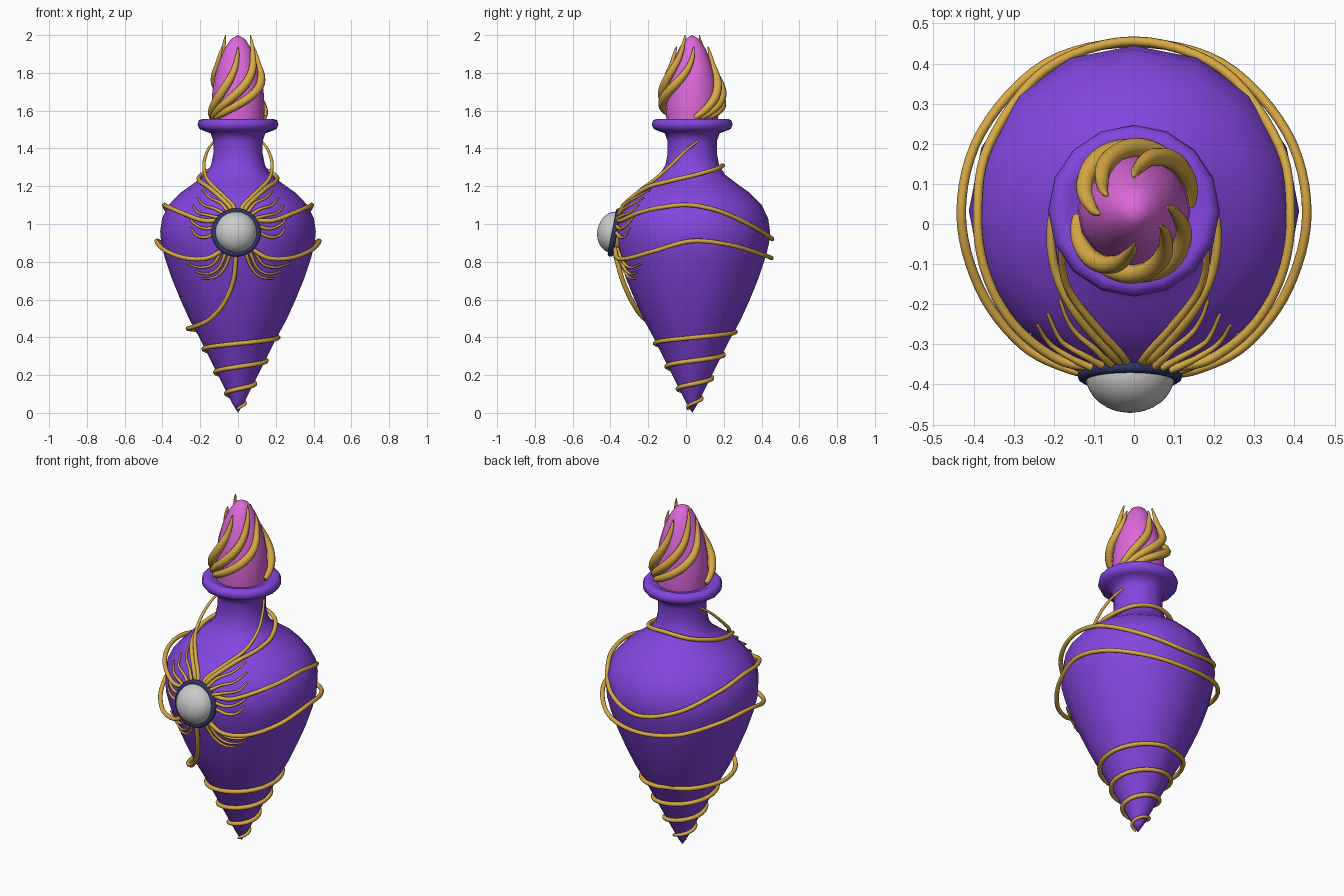
import bpy, bmesh, math
from mathutils import Vector, Matrix

if "Cube" in bpy.data.objects:
    bpy.data.objects.remove(bpy.data.objects["Cube"])

CY = 0.033  # axis of the bottle in y


def material(name, rgb):
    m = bpy.data.materials.new(name)
    m.diffuse_color = (*rgb, 1)
    m.use_nodes = True
    m.node_tree.nodes["Principled BSDF"].inputs["Base Color"].default_value = m.diffuse_color
    return m


PURPLE = material("purple_glass", (0.23, 0.06, 0.74))
PINK = material("pink_flame", (0.74, 0.14, 0.71))
GOLD = material("gold", (0.69, 0.4, 0.06))
NAVY = material("navy", (0.03, 0.035, 0.14))


def finish(ob, mat, angle=60):
    if mat:
        ob.data.materials.append(mat)
    bpy.ops.object.select_all(action='DESELECT')
    ob.select_set(True)
    bpy.context.view_layer.objects.active = ob
    bpy.ops.object.shade_smooth_by_angle(angle=math.radians(angle))
    return ob


def lathe(name, profile, mat, sides=16):
    bm = bmesh.new()
    rings = []
    for r, z in profile:
        if r == 0:
            rings.append([bm.verts.new((0, CY, z))] * sides)
        else:
            rings.append([bm.verts.new((r * math.cos(math.tau * i / sides),
                                        CY + r * math.sin(math.tau * i / sides), z))
                          for i in range(sides)])
    for a, b in zip(rings, rings[1:]):
        for i in range(sides):
            j = (i + 1) % sides
            bm.faces.new(dict.fromkeys((a[i], a[j], b[j], b[i])))
    bmesh.ops.recalc_face_normals(bm, faces=bm.faces)
    me = bpy.data.meshes.new(name)
    bm.to_mesh(me)
    bm.free()
    ob = bpy.data.objects.new(name, me)
    bpy.context.collection.objects.link(ob)
    return finish(ob, mat)


def smooth_path(pts, n=6):
    # Catmull-Rom interpolation through the points
    p = [Vector(q) for q in pts]
    p = [2 * p[0] - p[1]] + p + [2 * p[-1] - p[-2]]
    out = []
    for a, b, c, d in zip(p, p[1:], p[2:], p[3:]):
        for k in range(n):
            t = k / n
            out.append(0.5 * (2 * b + (c - a) * t + (2 * a - 5 * b + 4 * c - d) * t * t
                              + (3 * b - a - 3 * c + d) * t ** 3))
    return out + [p[-2]]


def tube(name, pts, radius, width=lambda t: 1.0):
    cu = bpy.data.curves.new(name, 'CURVE')
    cu.dimensions = '3D'
    cu.bevel_depth = radius
    cu.bevel_resolution = 2
    cu.use_fill_caps = True
    sp = cu.splines.new('POLY')
    sp.points.add(len(pts) - 1)
    for i, q in enumerate(pts):
        sp.points[i].co = (*q, 1)
        sp.points[i].radius = width(i / (len(pts) - 1))
    ob = bpy.data.objects.new(name, cu)
    bpy.context.collection.objects.link(ob)
    bpy.ops.object.select_all(action='DESELECT')
    ob.select_set(True)
    bpy.context.view_layer.objects.active = ob
    bpy.ops.object.convert(target='MESH')
    return finish(bpy.context.view_layer.objects.active, GOLD)


# bottle body with neck and rolled lip
BODY = [(0, 0), (0.03, 0.05), (0.105, 0.2), (0.2, 0.39), (0.255, 0.49), (0.305, 0.6),
        (0.35, 0.71), (0.387, 0.82), (0.407, 0.9), (0.412, 0.96), (0.402, 1.03),
        (0.368, 1.1), (0.305, 1.165), (0.235, 1.215), (0.175, 1.26), (0.143, 1.31),
        (0.131, 1.37), (0.131, 1.44), (0.145, 1.48)]
LIP = [(0.18, 1.493), (0.204, 1.503), (0.214, 1.525), (0.208, 1.548), (0.188, 1.557),
       (0.165, 1.553), (0.15, 1.545), (0, 1.545)]
lathe("bottle_body", BODY + LIP, PURPLE)

# flame-shaped stopper
lathe("flame_stopper", [(0, 1.54), (0.136, 1.54), (0.141, 1.62), (0.136, 1.7), (0.123, 1.78),
                        (0.1, 1.86), (0.07, 1.93), (0.037, 1.98), (0, 2.0)], PINK)


def body_radius(z):
    for (r0, z0), (r1, z1) in zip(BODY, BODY[1:]):
        if z <= z1:
            return r0 + (r1 - r0) * (z - z0) / (z1 - z0)
    return BODY[-1][0]


# gold flame licks: three each side, repeated by a half turn
LICKS = [(186, 270, 0.083, 1.94), (198, 330, 0.075, 2.0), (215, 365, 0.084, 1.94)]
for half in (0, 180):
    for n, (a0, a1, r1, ztop) in enumerate(LICKS):
        pts = []
        for i in range(25):
            t = i / 24
            ang = math.radians(a0 + (a1 - a0) * (1 - (1 - t) ** 1.7) + half)
            r = 0.14 + 0.025 * math.sin(math.pi * min(1, t * 1.3)) - (0.14 - r1) * t ** 2.2
            z = 1.565 + (ztop - 1.565) * t ** 1.2
            pts.append((r * math.cos(ang), CY + r * math.sin(ang), z))
        tube(f"flame_lick_{half}_{n}", pts, 0.024,
             lambda t: 0.12 + 0.88 * math.sin(math.pi * (0.15 + 0.85 * t)) ** 0.8 if t < 1 else 0.12)

# domed gem in a navy ring, tipped slightly upward
tilt = Matrix.Translation((-0.01, -0.378, 0.955)) @ Matrix.Rotation(math.radians(79), 4, 'X')
bpy.ops.mesh.primitive_uv_sphere_add(segments=32, ring_count=16, radius=0.111)
gem = bpy.context.object
gem.name = "gem"
gem.matrix_world = tilt @ Matrix.Diagonal((1, 1, 0.83, 1))
finish(gem, None)
bpy.ops.mesh.primitive_torus_add(major_segments=32, minor_segments=10,
                                 major_radius=0.116, minor_radius=0.015)
ring = bpy.context.object
ring.name = "gem_ring"
ring.matrix_world = tilt
finish(ring, NAVY)
bpy.ops.mesh.primitive_cylinder_add(vertices=32, radius=0.112, depth=0.05)
seat = bpy.context.object
seat.name = "gem_seat"
seat.matrix_world = tilt @ Matrix.Translation((0, 0, -0.025))
finish(seat, GOLD, 30)

# long strands that sweep from the gem round neck and belly (right half, then mirrored)
NECK_ARM = [(0.02, -0.345, 1.065), (0.03, -0.325, 1.1), (0.1, -0.25, 1.17), (0.165, -0.16, 1.24),
            (0.18, -0.07, 1.32), (0.16, 0, 1.39), (0.128, 0.06, 1.437)]
LOOPS = {
    "neck_loop": [(0.03, -0.345, 1.065), (0.06, -0.32, 1.11), (0.15, -0.215, 1.19),
                  (0.2, -0.1, 1.225), (0.2, 0.03, 1.255), (0.13, 0.155, 1.29), (0, 0.195, 1.31)],
    "upper_loop": [(0.09, -0.358, 1.02), (0.19, -0.337, 1.02), (0.3, -0.25, 1.06),
                   (0.37, -0.12, 1.09), (0.39, 0.03, 1.1), (0.36, 0.2, 1.06),
                   (0.22, 0.385, 0.97), (0, 0.456, 0.92)],
    "lower_loop": [(0.07, -0.375, 0.87), (0.16, -0.362, 0.82), (0.28, -0.3, 0.82),
                   (0.385, -0.16, 0.86), (0.431, 0.03, 0.91), (0.38, 0.23, 0.89),
                   (0.22, 0.4, 0.84), (0, 0.452, 0.82)],
}


def mirrored(pts):
    return [Vector((-q[0], q[1], q[2])) for q in pts]


for name, pts in LOOPS.items():
    path = smooth_path(pts + mirrored(pts)[-2::-1])
    tube(name, path, 0.012)

# short whiskers given in front view (x, z) and laid on the body
WHISKERS = [
    [(0.05, 1.06), (0.09, 1.11), (0.15, 1.14), (0.185, 1.18)],
    [(0.07, 1.05), (0.12, 1.08), (0.18, 1.1), (0.215, 1.14)],
    [(0.09, 1.03), (0.15, 1.045), (0.21, 1.06), (0.24, 1.1)],
    [(0.1, 0.99), (0.17, 0.975), (0.23, 1.0), (0.26, 1.04)],
    [(0.1, 0.96), (0.17, 0.93), (0.22, 0.94), (0.25, 0.98)],
    [(0.08, 0.87), (0.13, 0.79), (0.2, 0.77), (0.27, 0.79)],
    [(0.06, 0.86), (0.1, 0.77), (0.16, 0.735), (0.23, 0.75)],
    [(0.04, 0.85), (0.07, 0.77), (0.12, 0.72), (0.19, 0.71)],
]


def on_body(x, z):
    r = body_radius(z) + 0.005
    return Vector((x, CY - math.sqrt(max(r * r - x * x, 0)), z))


arms = [("neck_arm", smooth_path(NECK_ARM), 0.012)]
for n, w in enumerate(WHISKERS):
    flat = smooth_path([(x, z, 0) for x, z in w])
    arms.append((f"whisker_{n}", [on_body(q.x, q.y) for q in flat], 0.009))
for name, path, rad in arms:
    taper = lambda t: 1.1 - 0.6 * t
    tube(name + "_right", path, rad, taper)
    tube(name + "_left", mirrored(path), rad, taper)

# spiral wound round the pointed foot, climbing the front to the gem
spiral = []
for i in range(121):
    deg = -820 + 1270 * i / 120
    z = 0.275 + 0.123 * deg / 360 - (0.02 if deg < -360 else 0) * (deg + 360) / 360
    r = body_radius(z) + 0.008
    a = math.radians(deg)
    spiral.append((r * math.cos(a), CY + r * math.sin(a), max(z, 0.02)))
TAIL = [spiral[-1], (-0.17, 0.2, 0.437), (-0.262, 0.04, 0.445), (-0.235, -0.12, 0.455),
        (-0.15, -0.215, 0.495), (-0.075, -0.28, 0.58), (-0.025, -0.335, 0.7), (-0.01, -0.375, 0.84)]
tube("foot_spiral", spiral[:-1] + smooth_path(TAIL), 0.0125, lambda t: 0.6 + 0.4 * min(1, 4 * t))
